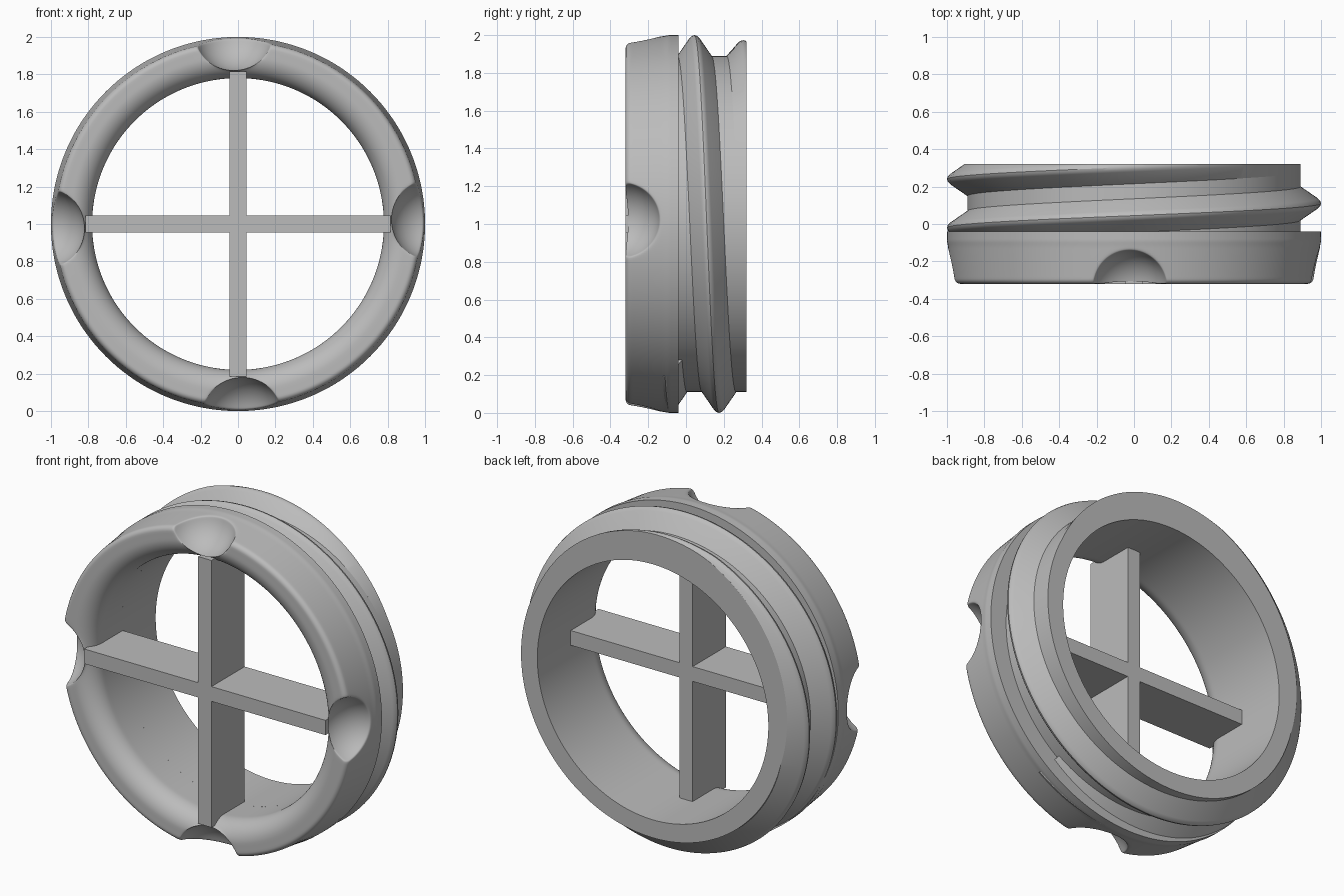
import bpy, bmesh, math
from mathutils import Vector

cube = bpy.data.objects.get("Cube")
if cube:
    bpy.data.objects.remove(cube, do_unlink=True)

grey = bpy.data.materials.new("plain grey")
grey.use_nodes = True
colour = (0.5, 0.5, 0.5, 1)
grey.diffuse_color = colour
grey.node_tree.nodes["Principled BSDF"].inputs["Base Color"].default_value = colour

FRONT, SEAT, BACK = -0.32, -0.04, 0.32
BORE, COLLAR = 0.78, 0.89


def finish(name, bm, angle=35):
    """Turn a bmesh into a smooth shaded object."""
    bmesh.ops.recalc_face_normals(bm, faces=bm.faces)
    mesh = bpy.data.meshes.new(name)
    bm.to_mesh(mesh)
    bm.free()
    mesh.materials.append(grey)
    obj = bpy.data.objects.new(name, mesh)
    bpy.context.collection.objects.link(obj)
    bpy.ops.object.select_all(action="DESELECT")
    obj.select_set(True)
    bpy.context.view_layer.objects.active = obj
    bpy.ops.object.shade_smooth_by_angle(angle=math.radians(angle))
    return obj


def around(r, y, t):
    """Point on the ring: t runs clockwise from the top."""
    return Vector((r * math.sin(t), y, 1 + r * math.cos(t)))


def arc(r, y, radius, start, end, steps):
    angles = [math.radians(start + (end - start) * i / steps) for i in range(steps + 1)]
    return [(r + radius * math.cos(a), y + radius * math.sin(a)) for a in angles]


def resample(points, step):
    """Split the sides of a closed profile into short pieces."""
    out = []
    for a, b in zip(points, points[1:] + points[:1]):
        a, b = Vector(a), Vector(b)
        n = max(1, math.ceil((b - a).length / step))
        out += [a.lerp(b, i / n) for i in range(n)]
    return out


def skin(bm, rings, closed):
    """Bridge rings of vertices with quads."""
    follow = rings[1:] + rings[:1] if closed else rings[1:]
    for p, q in zip(rings, follow):
        for i in range(len(p)):
            j = (i + 1) % len(p)
            bm.faces.new((p[i], p[j], q[j], q[i]))


def lathe(profile, segments):
    bm = bmesh.new()
    rings = [[bm.verts.new(around(r, y, math.tau * s / segments)) for r, y in profile]
             for s in range(segments)]
    skin(bm, rings, True)
    return bm


# Flange: rounded front, slight outward taper, flat seat behind
profile = [(BORE, SEAT)]
profile += arc(BORE + 0.12, FRONT + 0.12, 0.12, 180, 270, 14)
profile += arc(0.947, FRONT + 0.03, 0.03, 270, 355, 6)
profile += [(0.995, -0.12), (1.0, -0.09), (1.0, SEAT)]
flange = lathe(resample(profile, 0.012), 480)

# Four thumb notches: push the surface out onto a ball with a soft lip
BALL, LIP = 0.213, 0.012
for k in range(4):
    centre = around(1.03, -0.35, math.tau * k / 4 - 0.022)
    for v in flange.verts:
        ray = v.co - centre
        d = ray.length
        if d < BALL + 0.1:
            blend = (d + BALL + math.sqrt((d - BALL) ** 2 + LIP ** 2)) / 2
            fade = min(1, (BALL + 0.1 - d) / 0.1)
            v.co = centre + ray * ((d + (blend - d) * fade) / d)
finish("flange", flange)

# Collar: plain tube behind the flange
finish("collar", lathe([(BORE, SEAT), (COLLAR, SEAT), (COLLAR, BACK), (BORE, BACK)], 192))

# Screw thread: rounded ridge swept along a helix, trimmed flush with the back
PITCH, TURN = 0.26, math.tau
thread = bmesh.new()
section = [(-0.115, -0.03), (-0.09, 0), (-0.026, 0.093), (-0.013, 0.106), (0, 0.11),
           (0.013, 0.106), (0.026, 0.093), (0.09, 0), (0.115, -0.03)]
start, end, steps = -0.6 * TURN, TURN + math.radians(62), 320
rings = []
for s in range(steps + 1):
    t = start + (end - start) * s / steps
    size = min(1, (end - t) / math.radians(85))
    y = 0.045 + PITCH * t / TURN
    rings.append([thread.verts.new(around(COLLAR + (h * size if h > 0 else h), y + w, t))
                  for w, h in section])
skin(thread, rings, False)
for ring in (rings[0], rings[-1]):
    thread.faces.new(ring)
cut = bmesh.ops.bisect_plane(thread, geom=thread.verts[:] + thread.edges[:] + thread.faces[:],
                             plane_co=(0, BACK, 0), plane_no=(0, 1, 0), clear_outer=True)
rim = [g for g in cut["geom_cut"] if isinstance(g, bmesh.types.BMEdge)]
bmesh.ops.triangle_fill(thread, edges=rim, use_beauty=True)
finish("screw_thread", thread, 28)

# Cross bars: four arms meeting in the middle, made as one plus shape
HALF, REACH, DEPTH = 0.045, 0.815, 0.32
cross = bmesh.new()
outline = []
for k in range(4):
    a = math.tau * k / 4
    for side, along in ((-HALF, REACH), (HALF, REACH), (HALF, HALF)):
        outline.append(cross.verts.new((side * math.cos(a) + along * math.sin(a), FRONT,
                                        1 + along * math.cos(a) - side * math.sin(a))))
face = cross.faces.new(outline)
extruded = bmesh.ops.extrude_face_region(cross, geom=[face])
bmesh.ops.translate(cross, vec=(0, DEPTH, 0),
                    verts=[g for g in extruded["geom"] if isinstance(g, bmesh.types.BMVert)])
if face.is_valid and not any(len(f.verts) == 12 and f.calc_center_median().y < FRONT + 0.01
                             for f in cross.faces):
    cross.faces.new(outline)
finish("cross_bars", cross, 20)
